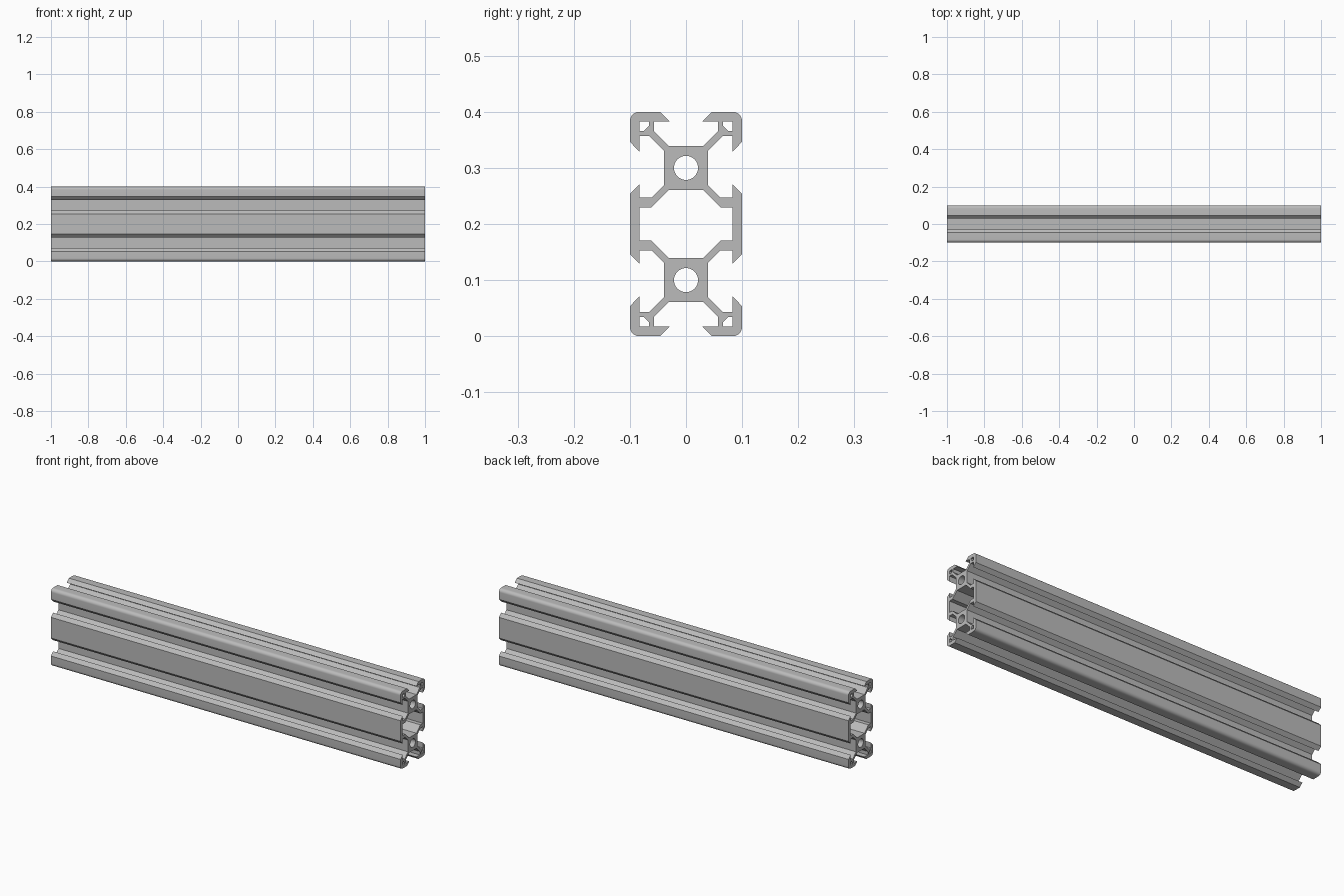
import bpy
import bmesh
from math import cos, sin, pi, radians

if "Cube" in bpy.data.objects:
    bpy.data.objects.remove(bpy.data.objects["Cube"], do_unlink=True)

# Brushed aluminium colour
metal = bpy.data.materials.new("aluminium grey")
metal.use_nodes = True
grey = (0.5, 0.5, 0.5, 1)
metal.diffuse_color = grey
metal.node_tree.nodes["Principled BSDF"].inputs["Base Color"].default_value = grey

HALF_LENGTH = 1.0
CORE_Z = 0.1      # height of each core above or below the section's middle
RADIUS = 0.017    # rounded outer corner


def arc(cx, cy, r, start, end, steps):
    return [(cx + r * cos(start + (end - start) * i / steps),
             cy + r * sin(start + (end - start) * i / steps)) for i in range(steps + 1)]


def lift(points):
    return [(y, z + CORE_Z) for y, z in points]


def flip(points, sy, sz):
    return [(y * sy, z * sz) for y, z in points]


def full_loop(quarter):
    """Mirror an upper right chain into a closed four-way symmetric loop."""
    right = quarter + flip(quarter, 1, -1)[::-1]
    return right + flip(right, -1, 1)[::-1]


# Slot side next to a corner: core, arm, hooked lip
slot = [(0.0305, 0.039), (0.057, 0.0655), (0.057, 0.083), (0.029, 0.083), (0.0465, 0.1)]
swapped = [(z, y) for y, z in slot][::-1]
c = 0.1 - RADIUS
corner = arc(c, c, RADIUS, pi / 2, 0, 8)

# Lower arm leading to the side wall
lower = [(0.039, -0.0305), (0.0615, -0.053), (0.083, -0.053), (0.083, -0.029), (0.1, -0.0465)]
outline = full_loop(lift(slot + corner + swapped + lower))

# Openings running through the section
cavity = full_loop(lift([(0.0305, -0.039), (0.062, -0.0705), (0.083, -0.0705)]))
pocket = lift([(0.083, 0.083), (0.066, 0.083), (0.066, 0.075), (0.075, 0.066), (0.083, 0.066)])
bore = lift(arc(0, 0, 0.0215, 0, 2 * pi, 32)[:-1])
loops = [outline, cavity, bore, flip(bore, 1, -1)]
loops += [flip(pocket, sy, sz) for sy in (1, -1) for sz in (1, -1)]

# Filled section extruded along its length
curve = bpy.data.curves.new("rail_section", "CURVE")
curve.dimensions = "2D"
curve.fill_mode = "BOTH"
curve.extrude = HALF_LENGTH
for loop in loops:
    spline = curve.splines.new("POLY")
    spline.points.add(len(loop) - 1)
    for point, (y, z) in zip(spline.points, loop):
        point.co = (y, z, 0, 1)
    spline.use_cyclic_u = True
curve.materials.append(metal)

rail = bpy.data.objects.new("slotted_rail", curve)
bpy.context.collection.objects.link(rail)
rail.rotation_euler = (radians(90), 0, radians(90))
rail.location.z = 0.2

# Turn into a welded mesh with clean normals
bpy.ops.object.select_all(action="DESELECT")
bpy.context.view_layer.objects.active = rail
rail.select_set(True)
bpy.ops.object.convert(target="MESH")
bpy.ops.object.transform_apply(location=True, rotation=True, scale=True)
bm = bmesh.new()
bm.from_mesh(rail.data)
bmesh.ops.remove_doubles(bm, verts=bm.verts, dist=0.0002)
bmesh.ops.recalc_face_normals(bm, faces=bm.faces)
bm.to_mesh(rail.data)
bm.free()
bpy.ops.object.shade_smooth_by_angle(angle=radians(30))
